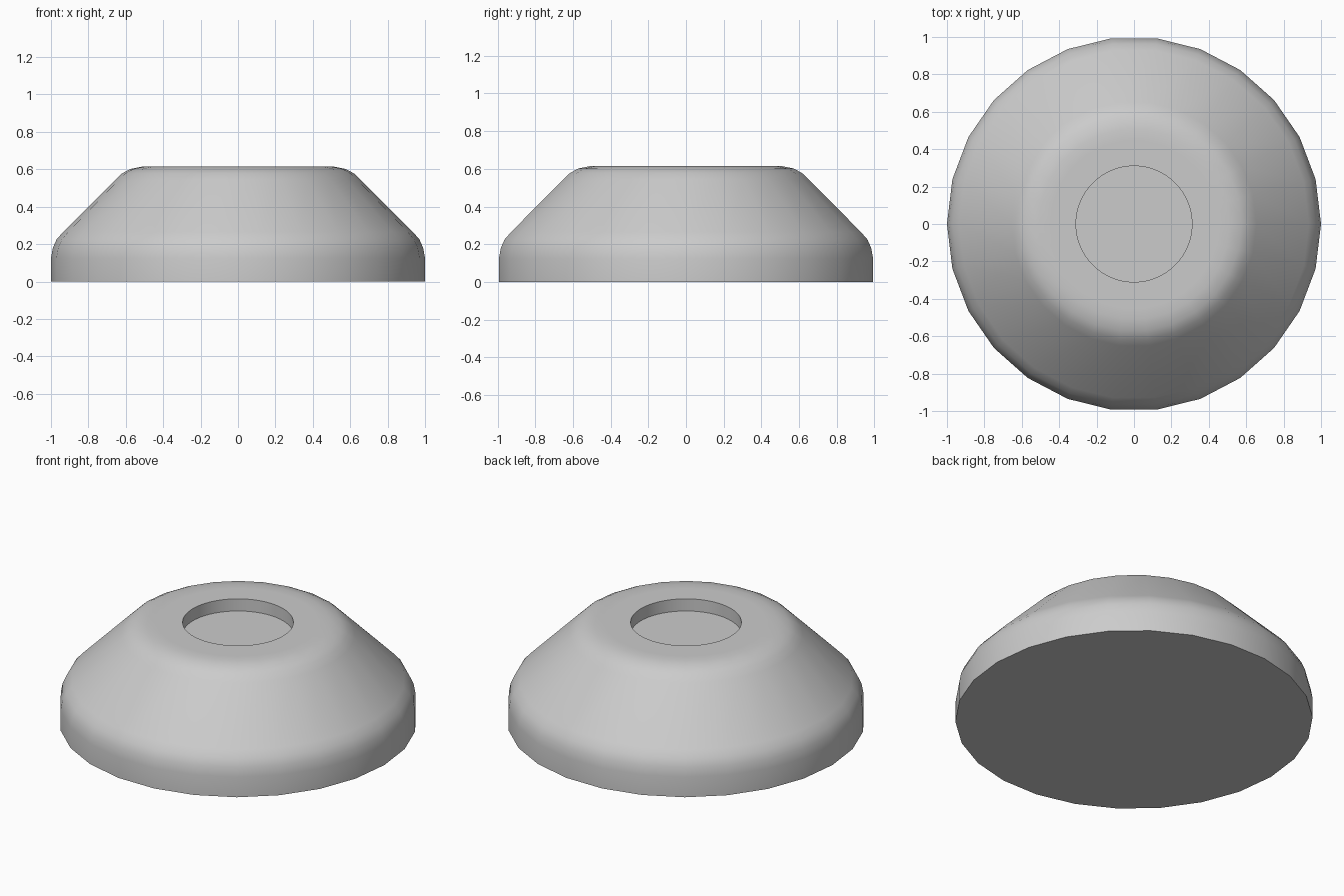
import bpy, bmesh, math

cube = bpy.data.objects.get("Cube")
if cube:
    bpy.data.objects.remove(cube)

SIDES = 26
HEIGHT = 0.615


def make_material(name, rgb):
    mat = bpy.data.materials.new(name)
    mat.use_nodes = True
    mat.diffuse_color = (*rgb, 1)
    mat.node_tree.nodes["Principled BSDF"].inputs["Base Color"].default_value = (*rgb, 1)
    return mat


def lathe(name, profile, sides):
    """Revolve (radius, z) points around z and close both ends."""
    bm = bmesh.new()
    rings = []
    for r, z in profile:
        angles = [math.tau * i / sides for i in range(sides)]
        rings.append([bm.verts.new((r * math.cos(a), r * math.sin(a), z)) for a in angles])
    for low, high in zip(rings, rings[1:]):
        for i in range(sides):
            j = (i + 1) % sides
            bm.faces.new((low[i], low[j], high[j], high[i]))
    bm.faces.new(rings[0][::-1])
    bm.faces.new(rings[-1])
    mesh = bpy.data.meshes.new(name)
    bm.to_mesh(mesh)
    bm.free()
    obj = bpy.data.objects.new(name, mesh)
    bpy.context.collection.objects.link(obj)
    return obj


grey = make_material("plain grey", (0.6, 0.6, 0.6))

# Foot body: upright rim, rounded shoulder, sloping side, rounded top edge
body = lathe("foot_body", [
    (1.0, 0), (1.0, 0.125), (0.99, 0.18), (0.97, 0.225), (0.935, 0.265),
    (0.655, 0.545), (0.62, 0.578), (0.575, 0.602), (0.51, HEIGHT), (0.45, HEIGHT),
], SIDES)
body.data.materials.append(grey)

# Round screw recess in the top
cutter = lathe("recess_cutter", [(0.31, HEIGHT - 0.075), (0.31, HEIGHT + 0.1)], 96)
cutter.data.materials.append(grey)
cutter.hide_render = True

cut = body.modifiers.new("recess", "BOOLEAN")
cut.operation = "DIFFERENCE"
cut.solver = "EXACT"
cut.object = cutter

bpy.ops.object.select_all(action="DESELECT")
body.select_set(True)
bpy.context.view_layer.objects.active = body
bpy.ops.object.modifier_apply(modifier=cut.name)
bpy.data.objects.remove(cutter)

# Smooth sides with crisp rims
bpy.ops.object.shade_smooth_by_angle(angle=math.radians(30))
